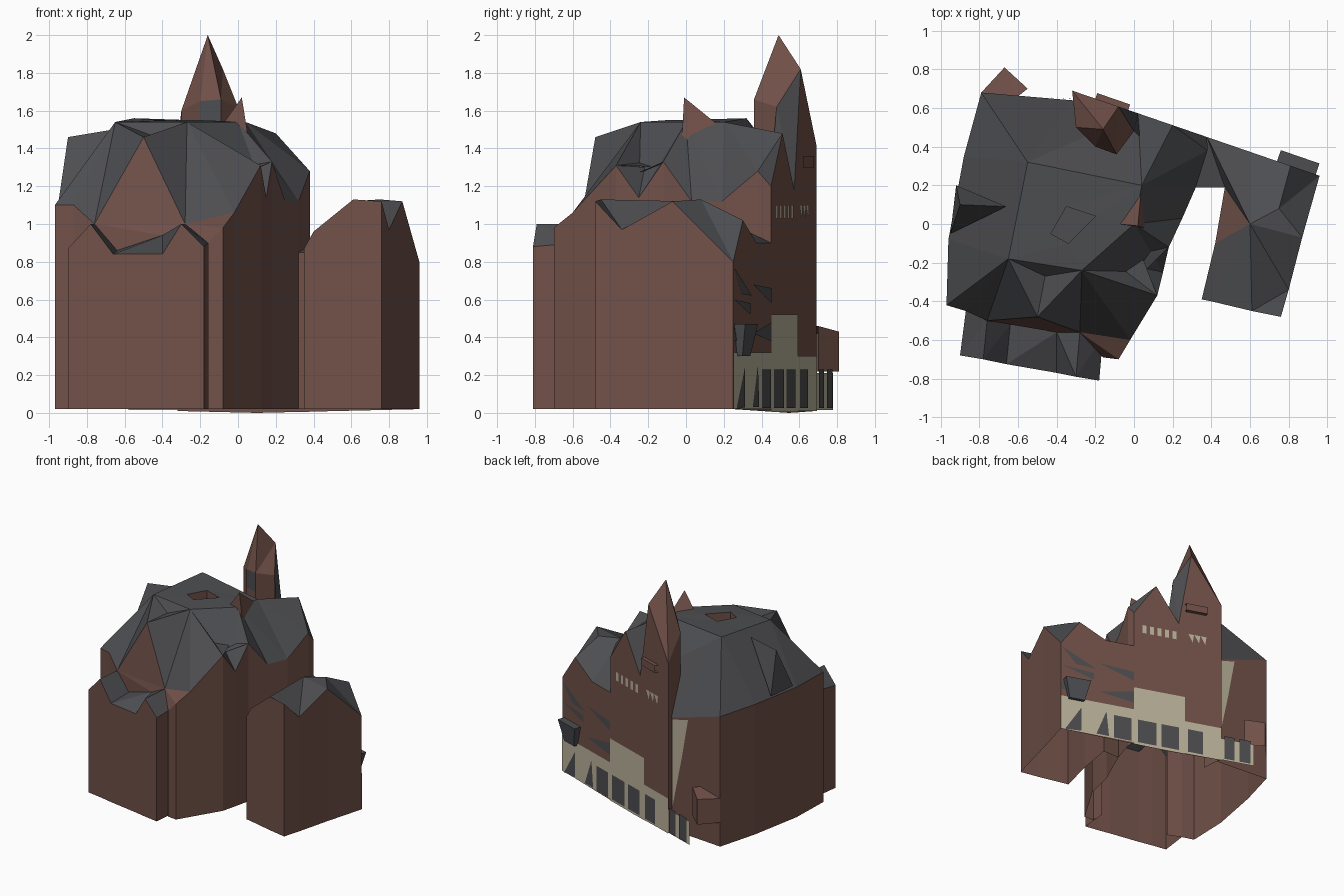
import bpy
import bmesh

if "Cube" in bpy.data.objects:
    bpy.data.objects.remove(bpy.data.objects["Cube"])


def material(name, rgb):
    m = bpy.data.materials.new(name)
    m.diffuse_color = (*rgb, 1)
    m.use_nodes = True
    m.node_tree.nodes["Principled BSDF"].inputs["Base Color"].default_value = m.diffuse_color
    return m


BROWN = material("brown_brick", (0.165, 0.082, 0.066))
GREY = material("slate_grey", (0.075, 0.076, 0.083))
CREAM = material("cream_stone", (0.50, 0.45, 0.33))


def build(name, faces, mat):
    """Mesh from a list of faces, each a list of points."""
    bm = bmesh.new()
    for f in faces:
        bm.faces.new([bm.verts.new(p) for p in f])
    bmesh.ops.remove_doubles(bm, verts=bm.verts, dist=0.0005)
    bmesh.ops.recalc_face_normals(bm, faces=bm.faces)
    bmesh.ops.triangulate(bm, faces=[f for f in bm.faces if len(f.verts) > 3])
    me = bpy.data.meshes.new(name)
    bm.to_mesh(me)
    bm.free()
    me.materials.append(mat)
    ob = bpy.data.objects.new(name, me)
    bpy.context.collection.objects.link(ob)
    return ob


def wall(name, tops, zb, mat=BROWN):
    """Vertical wall below a line of top points."""
    return build(name, [[a, b, (b[0], b[1], zb), (a[0], a[1], zb)]
                        for a, b in zip(tops, tops[1:])], mat)


def on_front(x, z, out=0.0):
    """Point on the slanted rear street facade."""
    return (x + 0.325 * out, 0.769 - 0.344 * (x + 0.55) + 0.945 * out, z)


def plates(name, shapes, mat, out):
    build(name, [[on_front(x, z, out) for x, z in s] for s in shapes], mat)


def rect(x0, x1, z0, z1):
    return [(x0, z0), (x1, z0), (x1, z1), (x0, z1)]


# Key points of the main block: plateau, eaves, gables
A, B, C = (-.55, .32, 1.56), (.04, .2, 1.54), (0, 0, 1.54)
D, E = (-.27, -.24, 1.54), (-.65, -.18, 1.54)
e0, e1, e2 = (-.32, .64, .95), (-.79, .68, 1.1), (-.88, .35, 1.1)
e3, e4, e5 = (-.96, -.08, 1.1), (-.97, -.42, 1.1), (-.87, -.45, 1.1)
g0, ga, gr, g1 = (-.76, -.5, 1.0), (-.5, -.48, 1.46), (-.46, -.27, 1.47), (-.28, -.56, 1.0)
c, p, v, q = (-.02, -.6, 1.06), (.12, -.37, 1.31), (.15, -.25, 1.14), (.18, -.12, 1.33)
u, w, f = (.32, .19, 1.12), (.38, .38, 1.28), on_front(.378, 1.2)
t1, t2, t3, g2 = (on_front(-.32, 1.42), on_front(-.08, 1.82),
                  on_front(.02, 1.18), on_front(.2, 1.48))

# Main walls
wall("main_walls_left", [e0, e1, e2, e3, e4, e5, g0], .02)
wall("main_walls_right", [(-.16, -.58, .98), (-.16, -.69, .9), (-.08, -.7, .98), c, p, v, q,
                          (.25, .03, 1.12), u, w, f], .02)
build("front_corner_cap", [[g1, (-.16, -.69, .9), (-.08, -.7, .98), c]], BROWN)

# Main roof slopes
build("main_roof", [
    [A, e0, e1], [A, e1, e2], [A, e2, e3], [A, e3, E], [E, e3, e4], [E, e4, e5],
    [E, e5, g0], [E, g0, ga], [E, ga, gr], [E, gr, D], [gr, ga, D], [ga, g1, D],
    [D, g1, c], [D, c, p], [D, p, v], [D, v, C], [C, v, q], [C, q, (.25, .03, 1.12)],
    [C, (.25, .03, 1.12), u], [C, u, B], [B, u, w], [B, w, g2], [w, f, g2],
    [B, g2, t3], [B, t3, A], [A, t3, e0]], GREY)

# Flat roof top with a square pit
pit = [(-.43, -.05, 1.55), (-.35, .09, 1.55), (-.2, .04, 1.55), (-.34, -.1, 1.55)]
h1, h2, h3, h4 = pit
build("roof_plateau", [[A, E, h1, h2], [A, h2, h3, B], [B, h3, C], [C, h3, h4, D],
                       [D, h4, h1, E]], GREY)
wall("pit_walls", pit + pit[:1], 1.47)
build("pit_floor", [[(x, y, 1.47) for x, y, z in pit]], GREY)

# Side dormer on the left slope
d0, d1, d2, d3 = (-.9, .1, 1.46), (-.66, .09, 1.5), (-.95, -.05, 1.12), (-.92, .2, 1.12)
build("left_dormer_roof", [[d0, d1, d2], [d0, d3, d1], [d0, d2, d3]], GREY)

# Small pointed gable on the right slope
s, s1, s2, s3 = (.02, -.01, 1.67), (-.08, 0, 1.53), (.08, -.03, 1.3), (.04, .2, 1.5)
build("roof_point", [[s, s1, s2], [s, s2, s3], [s, s3, s1]], BROWN)
# Low dormer on the right slope
build("right_dormer", [[(-.05, -.06, 1.33), q, (.0, -.3, 1.25)],
                       [(-.05, -.3, 1.33), p, (.0, -.06, 1.3)],
                       [p, v, (-.0, -.2, 1.3)]], GREY)

# Street facade outline
facade = [(.96, .02), (.96, .8), (.81, 1.02), (.6, .9), (.378, .9), (.378, 1.2),
          (.2, 1.48), (.02, 1.18), (-.08, 1.82), (-.32, 1.42), (-.32, .01), (.1, 0)]
build("street_facade", [[on_front(x, z) for x, z in facade]], BROWN)

# Tower
X = (-.16, .49, 2.0)
t4, t5, t6, t7 = (-.3, .5, 1.6), (-.2, .4, 1.65), (-.09, .36, 1.66), (0, .48, 1.62)
build("tower_spire", [[t1, t2, X], [t1, X, t4], [t4, X, t5], [t5, X, t6],
                      [t6, X, t2], [t6, t2, t7]], BROWN)
build("tower_side_slope", [[t2, t3, t7], [t3, t7, (.03, .45, 1.3)]], GREY)
wall("tower_back_walls", [t4, t5], 1.25)
wall("tower_back_slate", [t5, t6], 1.5, GREY)
wall("tower_back_base", [(-.2, .4, 1.5), (-.09, .36, 1.5)], 1.25)
wall("tower_right_wall", [t6, t7], 1.25)
wall("tower_left_wall", [t1, t4], .02)
plates("tower_ledge", [rect(-.2, -.03, 1.3, 1.36)], BROWN, .03)
build("tower_ledge_rims", [[on_front(-.2, z), on_front(-.03, z),
                            on_front(-.03, z, .03), on_front(-.2, z, .03)]
                           for z in (1.3, 1.36)], BROWN)

# Front annex
a = [(-.9, -.68, .87), (-.78, -.70, 1.0), (-.66, -.725, .84),
     (-.4, -.77, .84), (-.3, -.79, 1.0), (-.18, -.81, .88)]
b = [(-.87, -.45, .9), g0, (-.64, -.52, .86), (-.4, -.56, .94), g1, (-.16, -.58, .9)]
wall("annex_walls", b[:1] + a + b[-1:], .02)
build("annex_roof", [[a[i], a[i + 1], b[i + 1], b[i]] for i in range(5)], GREY)
build("annex_gable", [[g0, ga, g1], [g0, b[2], b[3], g1]], BROWN)

# Right wing
R, S, V, T, K = (.61, -.45, 1.13), (.76, -.48, 1.12), (.8, -.34, .97), (.87, -.07, 1.12), on_front(.96, .8)
G, F1, F2 = on_front(.81, 1.02), on_front(.6, .9), on_front(.378, .9)
M, Q, N = (.6, 0, 1.12), (.75, .08, 1.13), (.47, .19, .85)
I1, I2, I3, O = (.35, -.39, .87), (.4, -.4, .96), (.42, -.1, .87), (.32, .19, .85)
wall("wing_walls", [O, N, I3, I1, I2, R, S, V, T, K], .02)
build("wing_gable", [[I3, M, N]], BROWN)
build("wing_roof", [[I1, I2, I3], [I2, R, M], [I2, M, I3], [R, S, V], [R, V, M], [V, T, M],
                    [T, Q, M], [T, K, Q], [K, G, Q], [Q, G, F1], [Q, F1, M],
                    [M, F1, F2], [M, F2, N], [N, F2, O]], GREY)

# Shop front: stone base and dark windows
plates("stone_base", [rect(.378, .96, .02, .32), rect(-.03, .378, .005, .52),
                      rect(-.32, -.03, .01, .3)], CREAM, .004)
plates("low_shop_screen", [rect(-.58, -.32, .015, .21)], CREAM, 0)
shop = [rect(x, x + wd, .025, .23) for x, wd in
        [(.4, .14), (.2, .15), (.02, .14), (-.17, .12), (-.42, .08), (-.55, .09)]]
shop += [[(.93, .02), (.8, .03), (.8, .24)], [(.68, .03), (.58, .03), (.6, .25)]]
plates("shop_windows", shop, GREY, .008)

# Slanted dark panels on the wing facade
plates("wing_panels", [[(.955, .77), (.68, .62), (.84, .63)], [(.66, .68), (.38, .58), (.38, .66)],
                       [(.955, .6), (.7, .52), (.7, .58)], [(.66, .42), (.38, .48), (.38, .38)],
                       [(.955, .45), (.9, .38), (.955, .38)]], GREY, .004)

# Small pale upper windows
plates("upper_windows", [rect(x, x + .03, 1.03, 1.1) for x in (.28, .22, .16, .1, .04)]
       + [[(x, 1.03), (x + .035, 1.1), (x - .01, 1.1)] for x in (-.09, -.14, -.19)], CREAM, .004)

# Angled canopy on the wing facade
k = [on_front(.74, .47), on_front(.94, .47), on_front(.9, .3), on_front(.78, .3)]
o = [on_front(.74, .47, .06), on_front(.94, .47, .06), on_front(.9, .3, .03), on_front(.78, .3, .03)]
build("canopy", [o] + [[k[i], k[i - 1], o[i - 1], o[i]] for i in range(4)], GREY)

# Rear corner bay and pale wall panel
r = [(-.79, .68, .42), (-.67, .81, .43), (-.55, .7, .46)]
wall("corner_bay_walls", r, .22)
build("corner_bay_roof", [[r[0], r[1], r[2], (-.6, .66, .46)]], BROWN)
build("pale_wall_panel", [[(-.325, .647, .94), (-.48, .66, .98), (-.42, .655, .65),
                           (-.33, .648, .22)]], CREAM)
